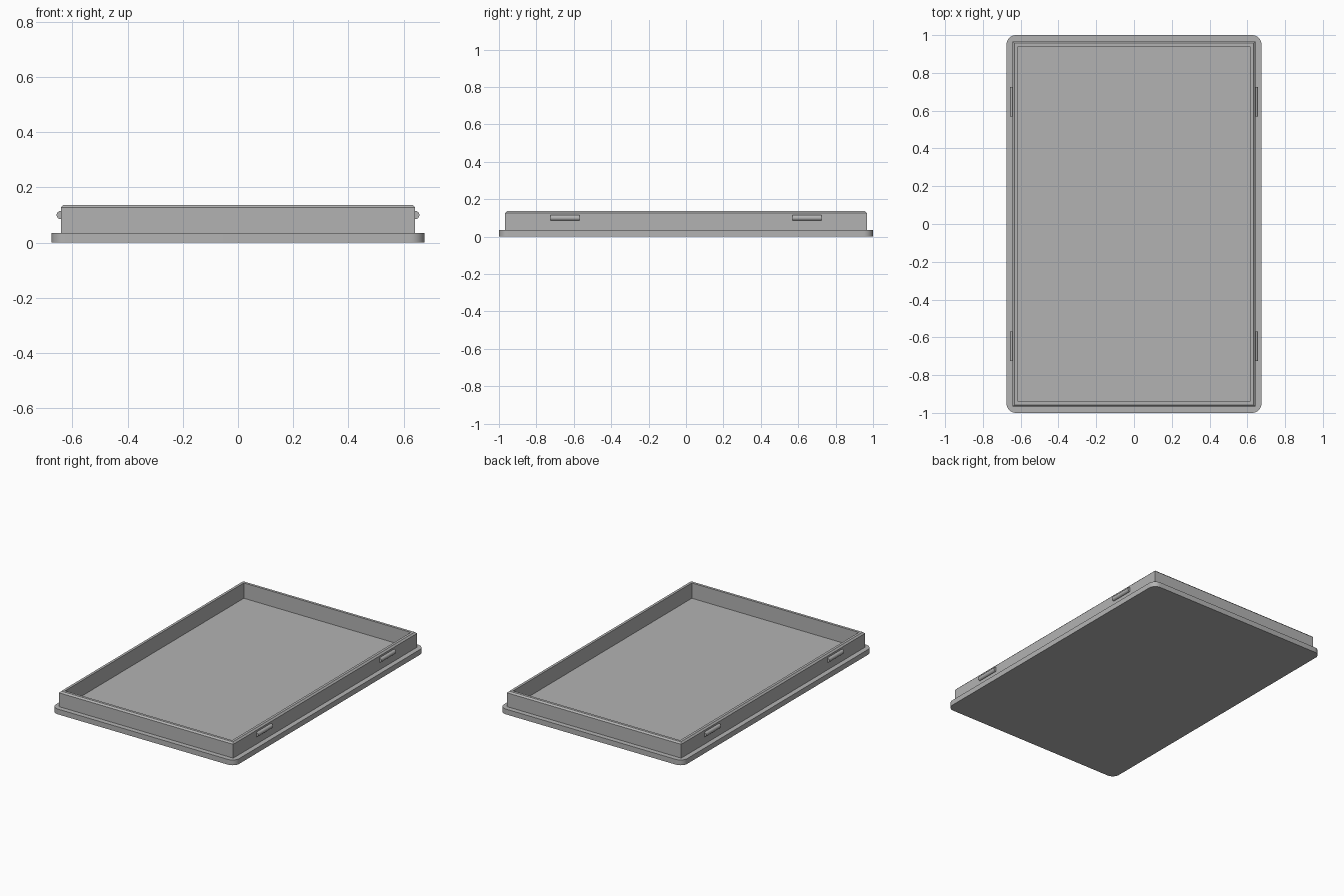
import bpy, bmesh, math

old = bpy.data.objects.get("Cube")
if old:
    bpy.data.objects.remove(old, do_unlink=True)

grey = bpy.data.materials.new("mid grey")
grey.use_nodes = True
colour = (0.45, 0.45, 0.45, 1)
grey.diffuse_color = colour
grey.node_tree.nodes["Principled BSDF"].inputs["Base Color"].default_value = colour

BASE_TOP, RIM_TOP, CHAMFER = 0.035, 0.137, 0.01
WALL_X, WALL_Y, WALL_THICK = 0.642, 0.967, 0.027


def finish(name, bm):
    bmesh.ops.recalc_face_normals(bm, faces=bm.faces)
    mesh = bpy.data.meshes.new(name)
    bm.to_mesh(mesh)
    bm.free()
    mesh.materials.append(grey)
    obj = bpy.data.objects.new(name, mesh)
    bpy.context.collection.objects.link(obj)
    bpy.ops.object.select_all(action='DESELECT')
    obj.select_set(True)
    bpy.context.view_layer.objects.active = obj
    bpy.ops.object.shade_smooth_by_angle(angle=math.radians(30))
    return obj


def rounded_outline(hx, hy, radius, steps=10):
    points = []
    for quarter, (sx, sy) in enumerate([(1, 1), (-1, 1), (-1, -1), (1, -1)]):
        for i in range(steps + 1):
            a = (quarter + i / steps) * math.pi / 2
            points.append((sx * (hx - radius) + radius * math.cos(a),
                           sy * (hy - radius) + radius * math.sin(a)))
    return points


# Base plate with rounded corners
bm = bmesh.new()
face = bm.faces.new([bm.verts.new((x, y, 0)) for x, y in rounded_outline(0.675, 1.0, 0.05)])
top = bmesh.ops.extrude_face_region(bm, geom=[face])
bmesh.ops.translate(bm, vec=(0, 0, BASE_TOP),
                    verts=[v for v in top["geom"] if isinstance(v, bmesh.types.BMVert)])
finish("base_plate", bm)

# Rim wall: an inset/height profile swept around the rectangle
bm = bmesh.new()
profile = [(0, BASE_TOP), (0, RIM_TOP - CHAMFER), (CHAMFER, RIM_TOP),
           (WALL_THICK, RIM_TOP), (WALL_THICK, BASE_TOP)]
rings = [[bm.verts.new((sx * (WALL_X - inset), sy * (WALL_Y - inset), z))
          for sx, sy in [(1, 1), (-1, 1), (-1, -1), (1, -1)]] for inset, z in profile]
for lower, upper in zip(rings, rings[1:]):
    for i in range(4):
        j = (i + 1) % 4
        bm.faces.new((lower[i], lower[j], upper[j], upper[i]))
finish("rim_wall", bm)

# Half-round snap ridges on the long sides
for side, sx in (("left", 1), ("right", -1)):
    for end, sy in (("front", -1), ("back", 1)):
        bm = bmesh.new()
        bmesh.ops.create_cone(bm, cap_ends=True, segments=24,
                              radius1=0.015, radius2=0.015, depth=0.155)
        for v in bm.verts:
            v.co = (v.co.x + sx * WALL_X, v.co.z + sy * 0.647, v.co.y + 0.1)
        # Keep only the half outside the wall
        bmesh.ops.bisect_plane(bm, geom=bm.verts[:] + bm.edges[:] + bm.faces[:],
                               plane_co=(sx * (WALL_X - 0.002), 0, 0),
                               plane_no=(-sx, 0, 0), clear_outer=True)
        finish(f"snap_ridge_{end}_{side}", bm)
